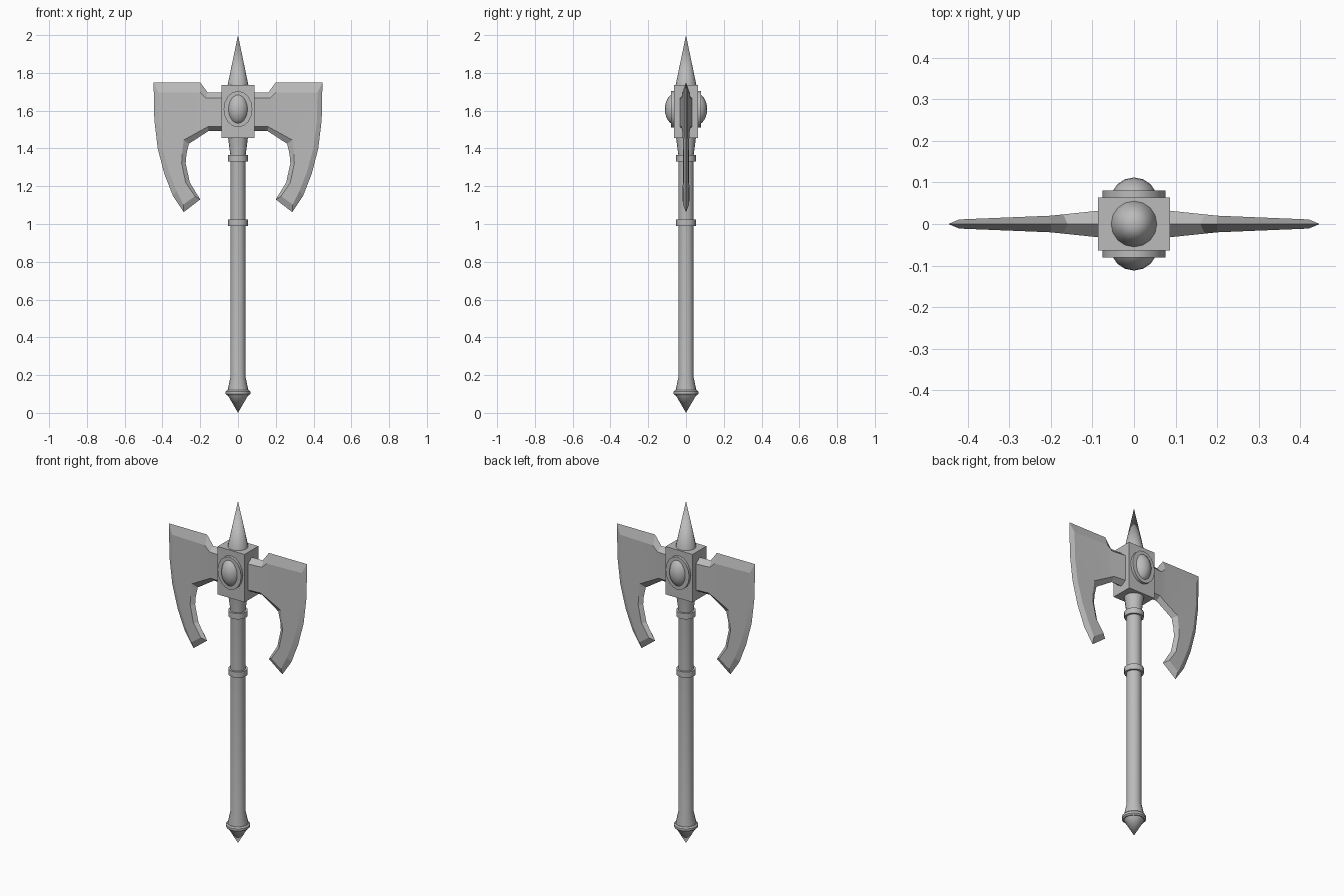
import bpy, bmesh, math
from mathutils import Matrix, Vector

cube = bpy.data.objects.get("Cube")
if cube:
    bpy.data.objects.remove(cube, do_unlink=True)

SIDES = 16
GREY = (0.5, 0.5, 0.5, 1)
steel = bpy.data.materials.new("grey steel")
steel.use_nodes = True
steel.diffuse_color = GREY
steel.node_tree.nodes["Principled BSDF"].inputs["Base Color"].default_value = GREY


def finish(bm, name, angle=35):
    bmesh.ops.recalc_face_normals(bm, faces=bm.faces)
    mesh = bpy.data.meshes.new(name)
    bm.to_mesh(mesh)
    bm.free()
    mesh.materials.append(steel)
    ob = bpy.data.objects.new(name, mesh)
    bpy.context.collection.objects.link(ob)
    bpy.ops.object.select_all(action='DESELECT')
    ob.select_set(True)
    bpy.context.view_layer.objects.active = ob
    bpy.ops.object.shade_smooth_by_angle(angle=math.radians(angle))
    return ob


def lathe(name, profile):
    """Spin (radius, z) points round the z axis."""
    bm = bmesh.new()
    verts = [bm.verts.new((r, 0, z)) for r, z in profile]
    edges = [bm.edges.new(pair) for pair in zip(verts, verts[1:])]
    bmesh.ops.spin(bm, geom=verts + edges, cent=(0, 0, 0), axis=(0, 0, 1),
                   angle=math.tau, steps=SIDES, use_merge=True)
    bmesh.ops.remove_doubles(bm, verts=bm.verts, dist=1e-5)
    return finish(bm, name)


# Shaft, rings, pommel and top spike
lathe("handle", [(0, .1), (.055, .1), (.055, .12), (.04, .19),
                 (.04, 1.36), (.053, 1.46), (0, 1.46)])
for name, low in (("upper_ring", 1.332), ("lower_ring", .99)):
    lathe(name, [(0, low), (.052, low), (.052, low + .033), (0, low + .033)])
lathe("pommel_ring", [(0, .093), (.058, .093), (.065, .1), (.065, .113),
                      (.058, .12), (0, .12)])
lathe("pommel_point", [(0, 0), (.054, .094), (0, .094)])
lathe("top_spike", [(0, 1.73), (.056, 1.73), (0, 2)])

# Square head block
bm = bmesh.new()
bmesh.ops.create_cube(bm, size=1, matrix=Matrix.Translation((0, 0, 1.595))
                      @ Matrix.Diagonal((.174, .128, .28, 1)))
finish(bm, "head_block")

# Oval mounts and domed gems on the front and back
for side, sign in (("front", -1), ("back", 1)):
    bm = bmesh.new()
    bmesh.ops.create_cone(bm, cap_ends=True, segments=SIDES, radius1=1,
                          radius2=1, depth=1)
    bm.transform(Matrix.Translation((0, sign * .065, 1.608))
                 @ Matrix.Diagonal((.076, .03, .096, 1))
                 @ Matrix.Rotation(math.pi / 2, 4, 'X'))
    finish(bm, side + "_mount")
    bm = bmesh.new()
    bmesh.ops.create_uvsphere(bm, u_segments=SIDES, v_segments=12, radius=1)
    bm.transform(Matrix.Translation((0, sign * .055, 1.608))
                 @ Matrix.Diagonal((.057, .057, .084, 1)))
    finish(bm, side + "_gem")

# Blade: sharp rim and matching bevel line, as (x, z) points
RIM = [(.05, 1.695), (.16, 1.695), (.2, 1.75), (.447, 1.75), (.443, 1.55),
       (.425, 1.4), (.39, 1.265), (.345, 1.15), (.287, 1.063), (.2, 1.13),
       (.255, 1.22), (.277, 1.32), (.273, 1.37), (.26, 1.425),
       (.155, 1.493), (.05, 1.493)]
BEVEL = [(.06, 1.667), (.17, 1.667), (.2, 1.695), (.42, 1.695), (.418, 1.55),
         (.4, 1.405), (.365, 1.275), (.325, 1.175), (.29, 1.103), (.228, 1.147),
         (.277, 1.22), (.298, 1.32), (.297, 1.37), (.287, 1.445),
         (.16, 1.515), (.06, 1.515)]


def thickness(x):
    if x < .2:
        return .032 - (x - .085) * .104
    return .02 - (x - .2) * .041


def blade(name, mirror):
    bm = bmesh.new()
    rim = [bm.verts.new((x, 0, z)) for x, z in RIM]
    inner = [bm.verts.new((x, 0, z)) for x, z in BEVEL]
    n = len(rim)
    for i in range(n):
        j = (i + 1) % n
        bm.faces.new((rim[i], rim[j], inner[j], inner[i]))
    face = bm.faces.new(inner)
    # Crease the cheek where the neck taper meets the flatter blade
    bmesh.ops.bisect_plane(bm, geom=[face, *face.edges, *face.verts],
                           plane_co=(.2, 0, 0), plane_no=(1, 0, 0), dist=1e-5)
    for v in bm.verts:
        if not v.is_boundary:
            v.co.y = thickness(v.co.x)
    # Second cheek is the reflection of the first, joined at the rim
    copy = bmesh.ops.duplicate(bm, geom=bm.verts[:] + bm.edges[:] + bm.faces[:])
    for v in copy["geom"]:
        if isinstance(v, bmesh.types.BMVert):
            v.co.y *= -1
    bmesh.ops.remove_doubles(bm, verts=bm.verts, dist=1e-5)
    for v in bm.verts:
        v.co.x *= mirror
    finish(bm, name, 4)


blade("left_blade", 1)
blade("right_blade", -1)
